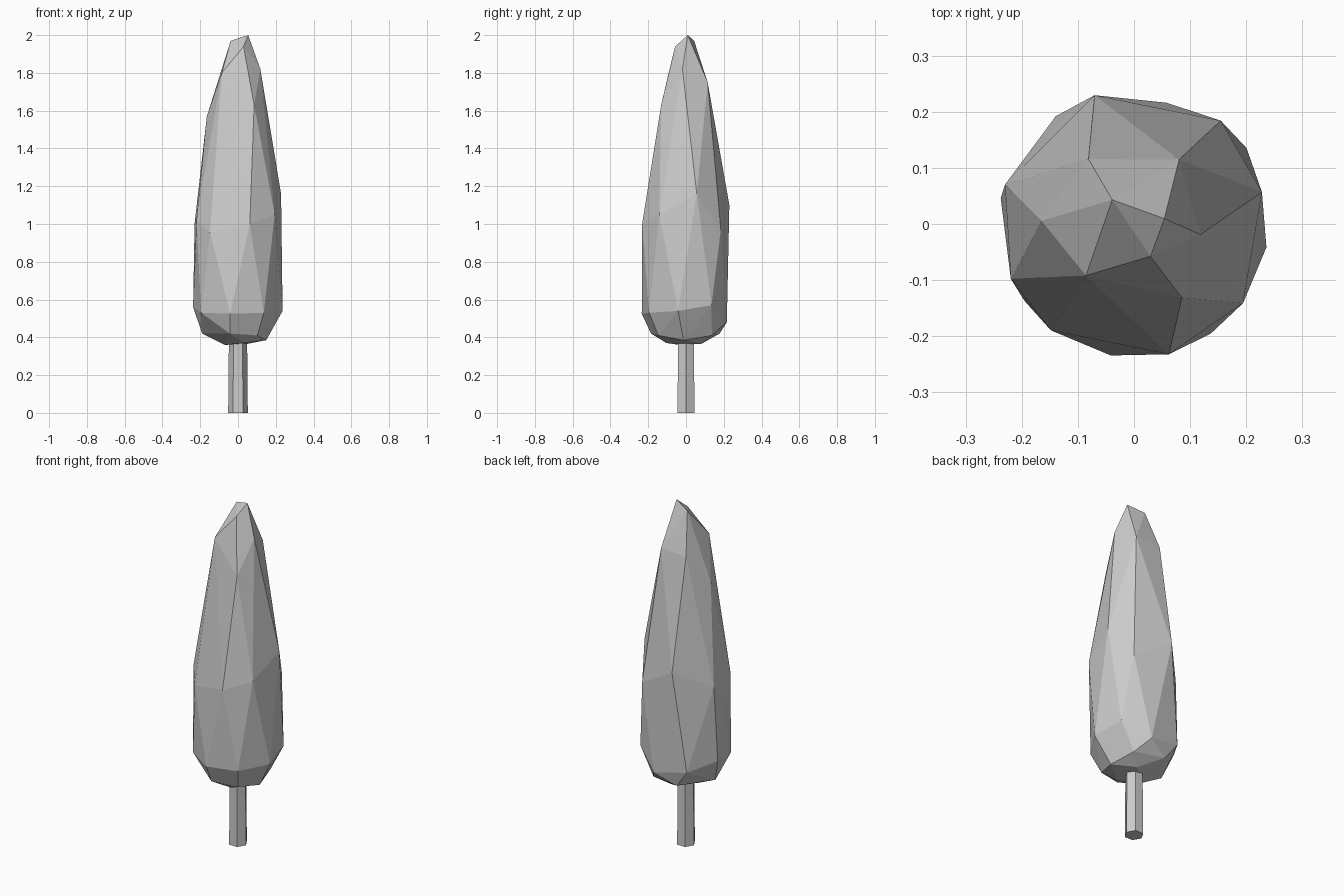
import bpy
import bmesh
from math import radians, sin, cos
from mathutils import Vector

default_cube = bpy.data.objects.get("Cube")
if default_cube:
    bpy.data.objects.remove(default_cube)

grey = bpy.data.materials.new("plain grey")
grey.use_nodes = True
colour = (0.6, 0.6, 0.6, 1)
grey.diffuse_color = colour
grey.node_tree.nodes["Principled BSDF"].inputs["Base Color"].default_value = colour

# Crown outline as (height, radius) from bottom to tip
OUTLINE = [(.35, .05), (.385, .15), (.42, .19), (.5, .235), (.56, .242),
           (1.1, .24), (1.16, .235), (1.57, .165), (1.75, .14),
           (1.82, .12), (1.95, .06), (2, .055)]

# Uneven crown rings: heights paired with the angles of their corners
RINGS = [
    ((.36, .37, .365), (205, 285, 60)),
    ((.42, .42, .41, .385, .41, .42), (180, 257, 305, 355, 50, 110)),
    ((.52, .48, .57, .54, .53, .525, .53, .56),
     (126, 75, 34, -10, -55, 260, 215, 169)),
    ((.955, 1, 1.05, 1.16, .97, 1.1, 1, 1.02),
     (232, 285, 324, 14, 50, 107, 163, 204)),
    ((1.82, 1.75, 1.74, 1.57, 1.8, 1.63), (-9, 55, 125, 178, 227, 303)),
    ((2, 1.97, 1.94), (10, 132, 297)),
]


def outline_radius(height):
    for (low, r_low), (high, r_high) in zip(OUTLINE, OUTLINE[1:]):
        if height <= high:
            return r_low + (r_high - r_low) * (height - low) / (high - low)
    return OUTLINE[-1][1]


def add_object(name, bm):
    bmesh.ops.recalc_face_normals(bm, faces=bm.faces)
    mesh = bpy.data.meshes.new(name)
    bm.to_mesh(mesh)
    bm.free()
    mesh.materials.append(grey)
    obj = bpy.data.objects.new(name, mesh)
    bpy.context.collection.objects.link(obj)
    return obj


# Faceted crown wrapped around the ring corners
bm = bmesh.new()
for heights, angles in RINGS:
    for height, angle in zip(heights, angles):
        r, a = outline_radius(height), radians(angle)
        bm.verts.new((r * cos(a), r * sin(a), height))
hull = bmesh.ops.convex_hull(bm, input=bm.verts)
loose = [v for v in bm.verts if not v.link_faces]
bmesh.ops.delete(bm, geom=loose, context='VERTS')
add_object("crown", bm)

# Six-sided trunk
bm = bmesh.new()
bmesh.ops.create_cone(bm, cap_ends=True, segments=6, radius1=.052,
                      radius2=.048, depth=.42)
corner = max(bm.verts, key=lambda v: v.co.x)
turn = Vector((1, 0)).angle_signed(corner.co.xy)
for v in bm.verts:
    x, y = v.co.xy
    v.co = (x * cos(turn) - y * sin(turn), x * sin(turn) + y * cos(turn),
            v.co.z + .21)
add_object("trunk", bm)
